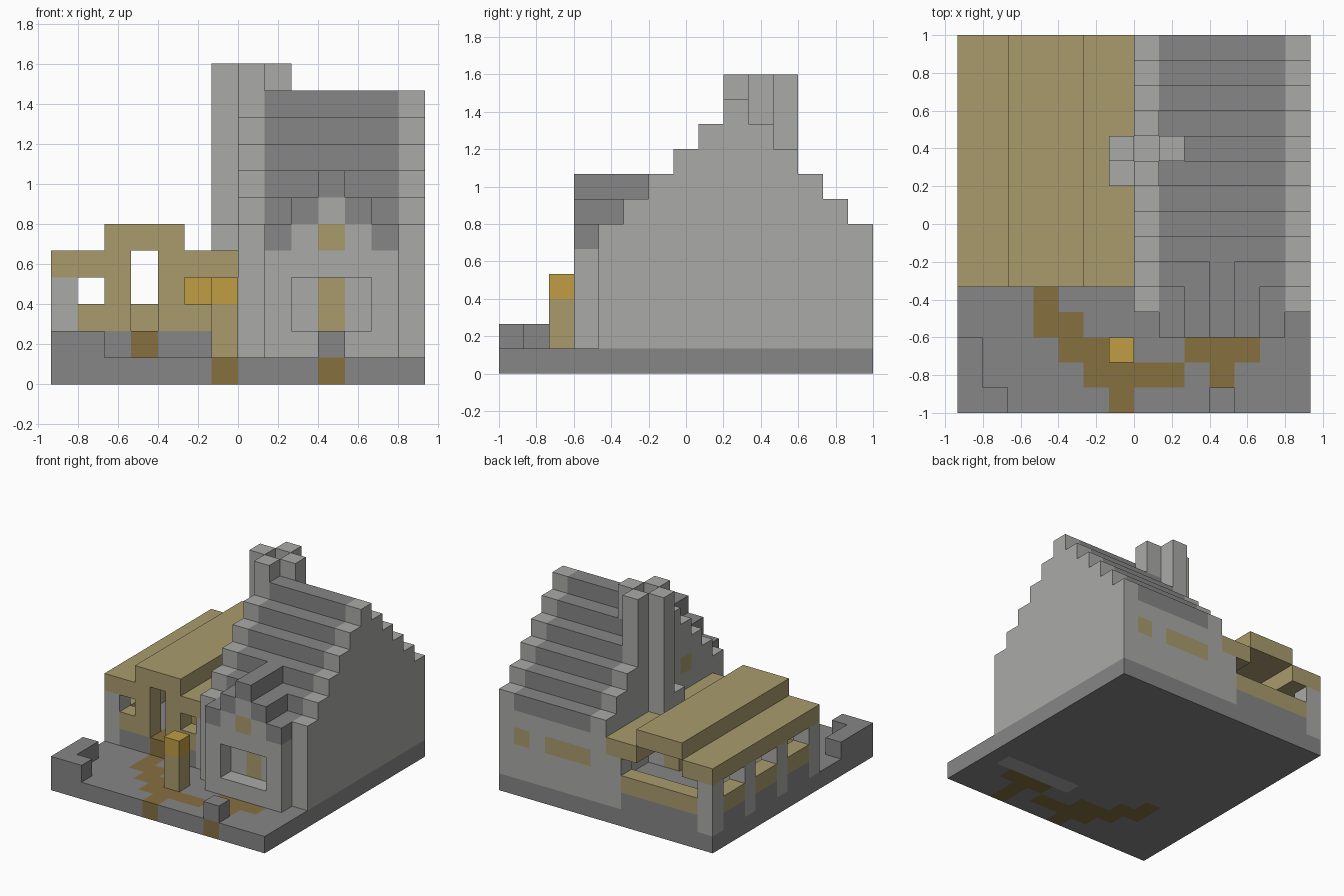
import bpy, bmesh
from math import radians
from mathutils import Vector

old = bpy.data.objects.get("Cube")
if old:
    bpy.data.objects.remove(old, do_unlink=True)

UNIT = 2 / 15
ORIGIN = Vector((-7, -7.5, 0))


def material(name, r, g, b):
    mat = bpy.data.materials.new(name)
    mat.use_nodes = True
    mat.diffuse_color = (r, g, b, 1)
    bsdf = next(n for n in mat.node_tree.nodes if n.type == "BSDF_PRINCIPLED")
    bsdf.inputs["Base Color"].default_value = (r, g, b, 1)
    return mat


STONE, SLATE, WOOD, PATH, GLOW = range(5)
MATERIALS = [
    material("light_stone", .40, .40, .39),
    material("dark_slate", .24, .24, .24),
    material("pale_wood", .40, .33, .155),
    material("brown_path", .24, .162, .051),
    material("lamp_yellow", .53, .34, .058),
]
AXES = [Vector((1, 0, 0)), Vector((0, 1, 0)), Vector((0, 0, 1))]


def part(name, *blocks):
    """Merge coloured blocks into one shell; later blocks repaint earlier ones.
    A block is (colour, x start, y start, z start, width, depth, height)."""
    cells = {}
    for colour, x, y, z, w, d, h in blocks:
        for i in range(x, x + w):
            for j in range(y, y + d):
                for k in range(z, z + h):
                    cells[i, j, k] = colour
    bm = bmesh.new()
    for cell, colour in cells.items():
        centre = Vector(cell) + Vector((.5, .5, .5))
        for a in range(3):
            u, v = AXES[a - 2] / 2, AXES[a - 1] / 2
            for side in (1, -1):
                n = AXES[a] * side
                if tuple(round(c) for c in Vector(cell) + n) in cells:
                    continue
                mid = centre + n / 2
                loop = [mid - u - v, mid + u - v, mid + u + v, mid - u + v]
                face = bm.faces.new([bm.verts.new((p + ORIGIN) * UNIT)
                                     for p in loop[::side]])
                face.material_index = colour
    bmesh.ops.remove_doubles(bm, verts=bm.verts, dist=UNIT / 100)
    bmesh.ops.dissolve_limit(bm, angle_limit=radians(1), verts=bm.verts,
                             edges=bm.edges, delimit={"MATERIAL"})
    mesh = bpy.data.meshes.new(name)
    bm.to_mesh(mesh)
    bm.free()
    for mat in MATERIALS:
        mesh.materials.append(mat)
    obj = bpy.data.objects.new(name, mesh)
    bpy.context.collection.objects.link(obj)
    return obj


# Ground slab with the winding path and the bay footing running through it
part("ground_slab",
     (SLATE, 0, 0, 0, 14, 15, 1),
     (PATH, 3, 4, 0, 1, 1, 1),
     (PATH, 3, 3, 0, 2, 1, 1),
     (PATH, 4, 2, 0, 3, 1, 1),
     (PATH, 5, 1, 0, 4, 1, 1),
     (PATH, 6, 0, 0, 1, 1, 1),
     (PATH, 9, 2, 0, 3, 1, 1),
     (PATH, 10, 0, 0, 1, 2, 1),
     (STONE, 8, 3, 0, 5, 1, 1))

# Garden wall, gate stone and lamp post
part("garden_wall", (SLATE, 0, 0, 1, 1, 3, 1), (SLATE, 1, 0, 1, 1, 1, 1))
part("gate_stone", (SLATE, 10, 0, 1, 1, 1, 1))
part("lamp_post", (WOOD, 6, 2, 1, 1, 1, 2), (GLOW, 6, 2, 3, 1, 1, 1))

# House body: stepped gables in stone with slate treads between them
house = []
for y in range(4, 15):
    top = 11 - abs(y - 9)
    house += [(STONE, 7, y, 1, 7, 1, top - 1),
              (SLATE, 8, y, top - 1, 5, 1, 1)]
house += [(WOOD, 10, 4, 2, 1, 1, 2),     # door behind the bay
          (WOOD, 12, 14, 3, 1, 1, 1),    # rear windows
          (WOOD, 8, 14, 3, 3, 1, 1),
          (WOOD, 7, 7, 6, 1, 1, 1)]      # gable window
part("house_body", *house)

# Bay front: sill, piers and lintel around an opening, with a stepped gable
part("bay_front",
     (STONE, 8, 3, 1, 5, 1, 1),
     (STONE, 8, 3, 2, 1, 1, 2),
     (STONE, 12, 3, 2, 1, 1, 2),
     (STONE, 8, 3, 4, 5, 1, 1),
     (STONE, 9, 3, 5, 3, 1, 1),
     (STONE, 10, 3, 6, 1, 1, 1),
     (WOOD, 10, 3, 5, 1, 1, 1))
dormer = [(SLATE, 10, 3, 7, 1, 3, 1)]
for step in (1, 2):
    for x in (10 - step, 10 + step):
        dormer.append((SLATE, x, 3, 7 - step, 1, 3 - step, 1))
part("dormer_roof", *dormer)

# Chimney: four flues around an open middle, one running down outside
part("chimney",
     (STONE, 6, 10, 2, 1, 1, 10),
     (STONE, 6, 9, 2, 1, 1, 4),
     (STONE, 8, 10, 10, 1, 1, 2),
     (STONE, 7, 9, 11, 1, 1, 1),
     (STONE, 7, 11, 9, 1, 1, 3))

# Side porch: raised floor, stone posts, wooden rails
floor = [(SLATE, 0, 5, 1, 7, 10, 1),
         (PATH, 3, 5, 1, 1, 6, 1),
         (PATH, 4, 10, 1, 2, 1, 1)]
rails = [(WOOD, 0, 5, 2, 1, 10, 1),
         (WOOD, 0, 14, 2, 7, 1, 1),
         (WOOD, 1, 5, 2, 1, 1, 1),
         (WOOD, 5, 5, 2, 1, 1, 1)]
doorway = [(WOOD, x, 5, 2, 1, 1, 3) for x in (2, 4)]
posts = [(STONE, 0, y, 1, 1, 1, 3) for y in range(5, 15, 3)]
posts += [(STONE, 6, y, 1, 1, 1, 3) for y in (5, 14)]
part("porch", *floor, *rails, *doorway, *posts)
part("porch_lamp", (WOOD, 5, 10, 2, 1, 1, 1), (GLOW, 5, 10, 3, 1, 1, 1))

# Porch roof: two low sides and a raised middle
for side, x in (("right", 0), ("left", 5)):
    part("porch_roof_" + side, (WOOD, x, 5, 4, 2, 10, 1))
part("porch_roof_ridge", (WOOD, 2, 5, 5, 3, 10, 1))
